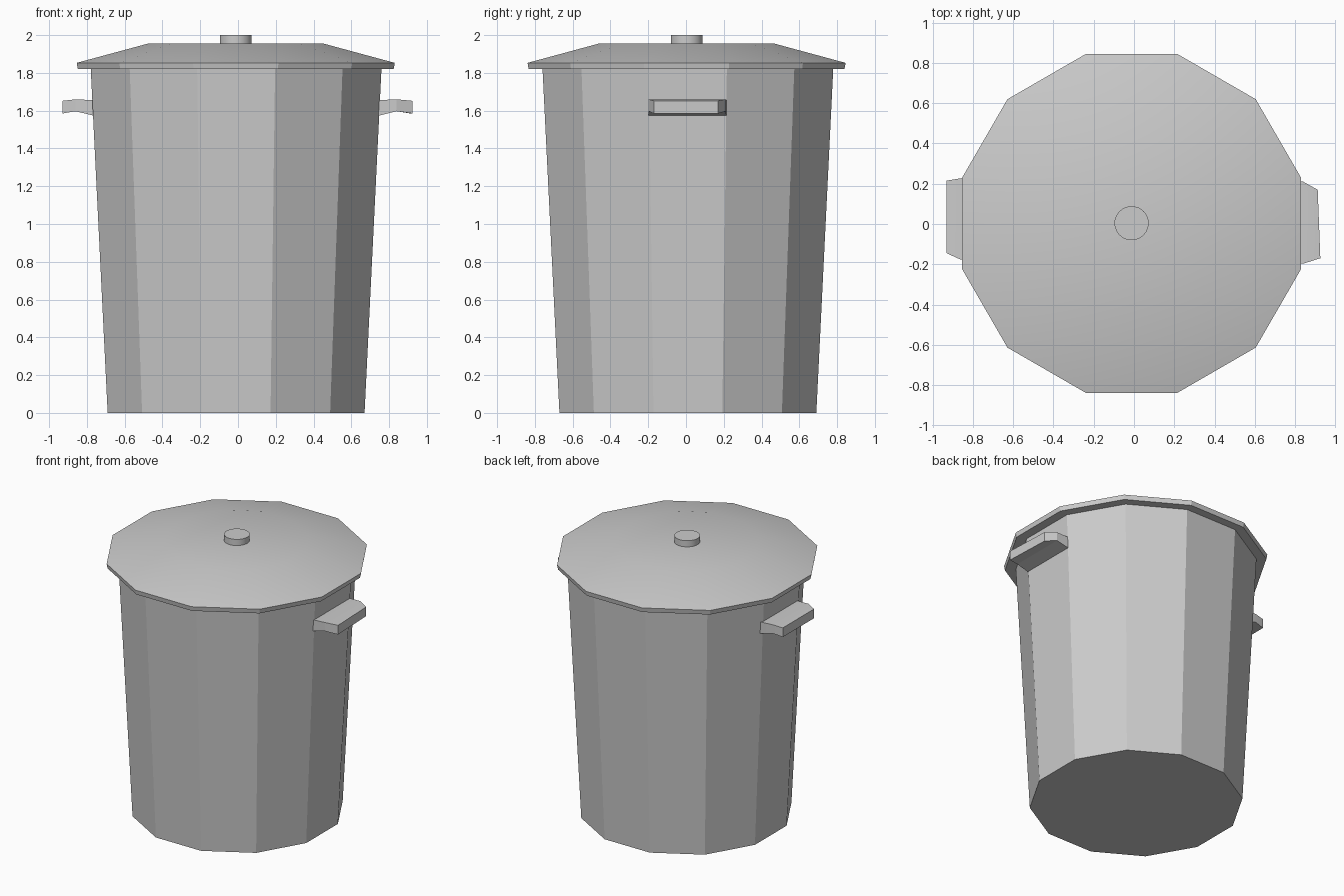
import bpy, bmesh, math

if "Cube" in bpy.data.objects:
    bpy.data.objects.remove(bpy.data.objects["Cube"])

def loft(name, rings, angle=20):
    """Closed solid through a list of equal-length vertex rings."""
    bm = bmesh.new()
    loops = [[bm.verts.new(p) for p in ring] for ring in rings]
    n = len(loops[0])
    for a, b in zip(loops, loops[1:]):
        for i in range(n):
            j = (i + 1) % n
            bm.faces.new((a[i], a[j], b[j], b[i]))
    bm.faces.new(loops[0][::-1])
    bm.faces.new(loops[-1])
    bmesh.ops.recalc_face_normals(bm, faces=bm.faces)
    me = bpy.data.meshes.new(name)
    bm.to_mesh(me)
    bm.free()
    ob = bpy.data.objects.new(name, me)
    bpy.context.collection.objects.link(ob)
    bpy.ops.object.select_all(action='DESELECT')
    ob.select_set(True)
    bpy.context.view_layer.objects.active = ob
    bpy.ops.object.shade_smooth_by_angle(angle=math.radians(angle))
    return ob

def polygon(apothem, z, cx, cy, n=12):
    """Regular polygon ring with flats facing the axes."""
    r = apothem / math.cos(math.pi / n)
    return [(cx + r * math.cos(2 * math.pi * (i + 0.5) / n),
             cy + r * math.sin(2 * math.pi * (i + 0.5) / n), z) for i in range(n)]

def section(x, y0, y1, z0, z1):
    return [(x, y0, z0), (x, y1, z0), (x, y1, z1), (x, y0, z1)]

# Tapered twelve-sided bin
loft("bin_body", [polygon(a, z, -0.01, 0.01) for a, z in ((0.68, 0), (0.77, 1.83))])

# Lid: short rim, sloped shoulder, flat crown
loft("lid", [polygon(a, z, -0.012, 0.003) for a, z in
             ((0.836, 1.82), (0.842, 1.853), (0.465, 1.955))])

# Knob on the lid
loft("lid_knob", [polygon(0.084, z, -0.012, 0.004, 20) for z in (1.945, 2.0)], 30)

# Side handles: solid grips, arched underneath
loft("handle_right", [section(0.73, -0.20, 0.215, 1.57, 1.655),
                      section(0.84, -0.197, 0.21, 1.597, 1.66),
                      [(0.925, -0.17, 1.585), (0.912, 0.17, 1.585),
                       (0.912, 0.17, 1.652), (0.925, -0.17, 1.652)]], 10)
loft("handle_left", [section(-0.75, -0.18, 0.23, 1.57, 1.655),
                     section(-0.86, -0.177, 0.227, 1.597, 1.66),
                     section(-0.93, -0.145, 0.215, 1.585, 1.652)], 10)
